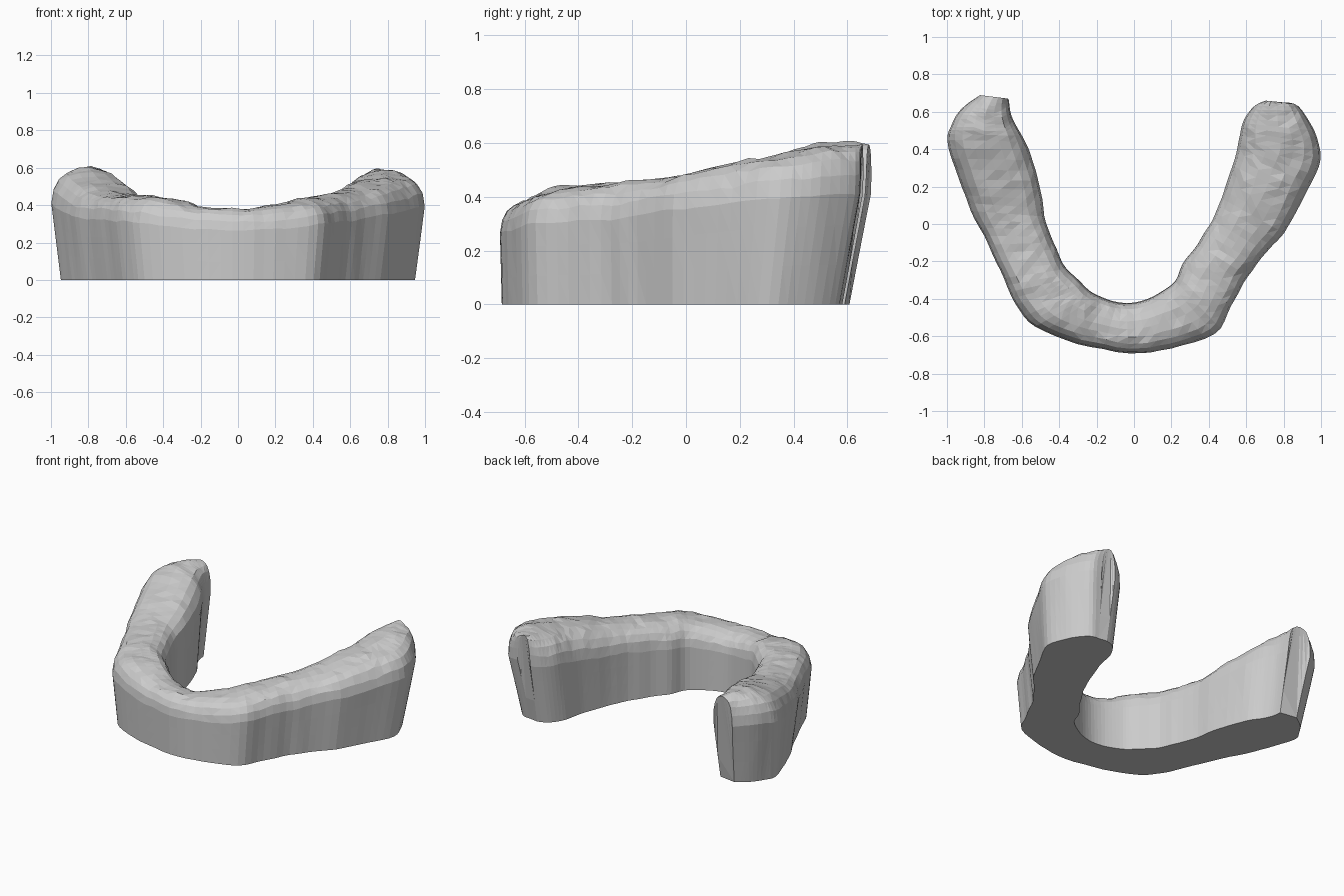
import bpy, bmesh
from mathutils import Vector, noise

# Stations along the arch: outer x, outer y, inner x, inner y, ridge height
STATIONS = [
    (-0.83, 0.69, -0.67, 0.67, 0.59),
    (-0.91, 0.63, -0.66, 0.60, 0.60),
    (-0.97, 0.54, -0.63, 0.53, 0.60),
    (-1.00, 0.45, -0.58, 0.44, 0.585),
    (-0.94, 0.24, -0.51, 0.23, 0.52),
    (-0.87, 0.07, -0.48, 0.04, 0.475),
    (-0.78, -0.11, -0.43, -0.10, 0.46),
    (-0.70, -0.29, -0.36, -0.24, 0.455),
    (-0.63, -0.43, -0.28, -0.32, 0.445),
    (-0.53, -0.55, -0.22, -0.37, 0.435),
    (-0.30, -0.64, -0.14, -0.41, 0.40),
    (-0.03, -0.69, -0.04, -0.43, 0.38),
    (0.20, -0.665, 0.07, -0.405, 0.39),
    (0.43, -0.59, 0.20, -0.33, 0.425),
    (0.52, -0.44, 0.26, -0.22, 0.44),
    (0.61, -0.28, 0.34, -0.11, 0.455),
    (0.71, -0.15, 0.42, 0.02, 0.475),
    (0.83, -0.01, 0.48, 0.18, 0.505),
    (0.92, 0.17, 0.54, 0.35, 0.54),
    (1.00, 0.35, 0.56, 0.45, 0.565),
    (0.96, 0.50, 0.58, 0.54, 0.585),
    (0.88, 0.63, 0.64, 0.63, 0.59),
    (0.80, 0.65, 0.70, 0.66, 0.595),
]
# Cross-section: fraction across from outer to inner wall, fraction of height
SECTION = [(0, 0), (0, .25), (0, .5), (0, .7), (.03, .82), (.1, .91), (.2, .965),
           (.34, .99), (.5, 1), (.66, .99), (.8, .96), (.9, .9), (.97, .81),
           (1, .68), (1, .5), (1, .25), (1, 0)]
STEPS = 4


def spline(p0, p1, p2, p3, t):
    return [0.5 * (2*b + (c-a)*t + (2*a-5*b+4*c-d)*t*t + (3*b-a-3*c+d)*t**3)
            for a, b, c, d in zip(p0, p1, p2, p3)]


def resample(rows):
    out = []
    for i in range(len(rows) - 1):
        a, d = rows[max(i-1, 0)], rows[min(i+2, len(rows)-1)]
        out += [spline(a, rows[i], rows[i+1], d, k / STEPS) for k in range(STEPS)]
    return out + [list(rows[-1])]


def section_point(row, u, v):
    ox, oy, ix, iy, top = row
    x, y, z = ox + (ix-ox)*u, oy + (iy-oy)*u, top*v
    # Walls draw in towards the base, mostly at the back
    lean = max(0, 1 - v / 0.72)
    x *= 1 - 0.055 * lean * (1 - u)
    y *= 1 - (0.12 if y > 0 else 0.01) * lean
    # Uneven gum surface, fading out at the base
    p = Vector((x, y, z))
    rough = min(1, v / 0.8)
    z += (noise.noise(p*7)*0.012 + noise.noise(p*17)*0.010) * rough**3
    side = 0.008 * noise.noise(Vector((x*9, y*9, 4)))
    d = Vector((ox-ix, oy-iy, 0)).normalized() * side
    return Vector((x + d.x, y + d.y, z))


# Lofted arch with flat base and closed ends
bm = bmesh.new()
rings = [[bm.verts.new(section_point(r, u, v)) for u, v in SECTION]
         for r in resample(STATIONS)]
n = len(SECTION)
for a, b in zip(rings, rings[1:]):
    for j in range(n):
        k = (j + 1) % n
        bm.faces.new((a[j], a[k], b[k], b[j]))
bm.faces.new(rings[0])
bm.faces.new(rings[-1][::-1])
bmesh.ops.triangulate(bm, faces=bm.faces[:])
bmesh.ops.recalc_face_normals(bm, faces=bm.faces[:])
mesh = bpy.data.meshes.new("lower_gum_arch")
bm.to_mesh(mesh)
bm.free()
arch = bpy.data.objects.new("lower_gum_arch", mesh)
bpy.context.collection.objects.link(arch)
